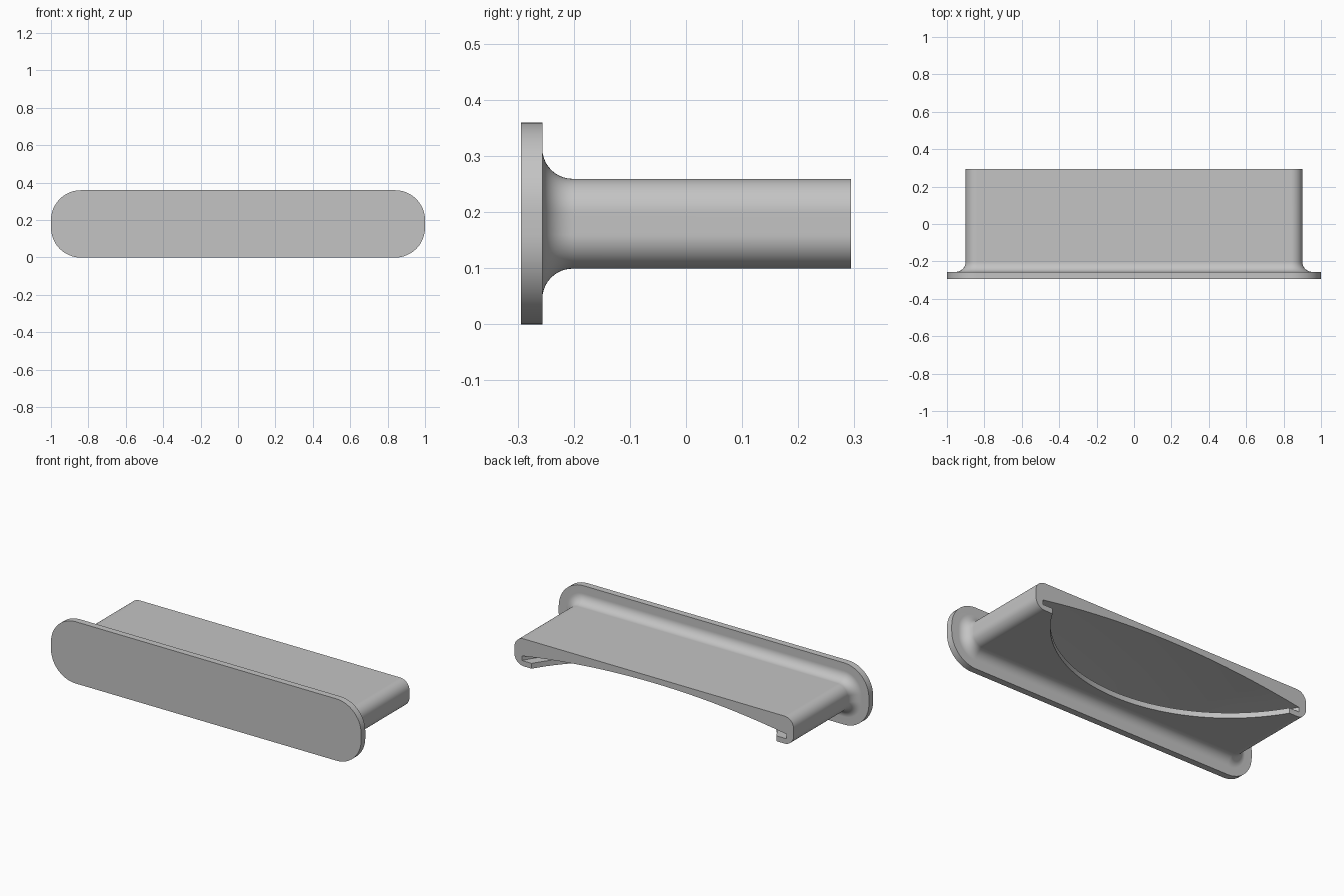
import bpy, bmesh, math
from mathutils import Vector

cube = bpy.data.objects.get("Cube")
if cube:
    bpy.data.objects.remove(cube, do_unlink=True)

grey = bpy.data.materials.new("plain_grey")
grey.use_nodes = True
colour = (0.55, 0.55, 0.55, 1)
grey.diffuse_color = colour
grey.node_tree.nodes["Principled BSDF"].inputs["Base Color"].default_value = colour

MID_Z = 0.179        # height of the handle's axis
BACK, PLATE_BACK, FRONT = 0.294, -0.256, -0.294
FILLET = 0.054


def rounded_ring(y, grow, steps=12):
    """Rounded rectangle across y, offset outwards by grow."""
    radius = 0.06 + grow
    half_x, half_z = 0.84, 0.02
    points = []
    for corner, (sx, sz) in enumerate([(1, 1), (-1, 1), (-1, -1), (1, -1)]):
        for i in range(steps + 1):
            a = math.pi / 2 * (corner + i / steps)
            points.append(Vector((sx * half_x + radius * math.cos(a), y,
                                  MID_Z + sz * half_z + radius * math.sin(a))))
    return points


def circle_ring(radius, z, centre_y, steps=160):
    return [Vector((radius * math.cos(a), centre_y + radius * math.sin(a), z))
            for a in (2 * math.pi * i / steps for i in range(steps))]


def loft(name, rings):
    """Skin a closed solid through matching rings."""
    bm = bmesh.new()
    loops = [[bm.verts.new(p) for p in ring] for ring in rings]
    for a, b in zip(loops, loops[1:]):
        for i in range(len(a)):
            j = (i + 1) % len(a)
            bm.faces.new((a[i], a[j], b[j], b[i]))
    bm.faces.new(loops[0])
    bm.faces.new(loops[-1])
    bmesh.ops.recalc_face_normals(bm, faces=bm.faces)
    mesh = bpy.data.meshes.new(name)
    bm.to_mesh(mesh)
    bm.free()
    obj = bpy.data.objects.new(name, mesh)
    bpy.context.collection.objects.link(obj)
    mesh.materials.append(grey)
    return obj


# Bar, fillet and face plate in one solid
rings = [rounded_ring(BACK, 0)]
for i in range(11):
    a = math.pi / 2 * i / 10
    rings.append(rounded_ring(PLATE_BACK + FILLET * (1 - math.sin(a)),
                              FILLET * (1 - math.cos(a))))
rings += [rounded_ring(PLATE_BACK, 0.1), rounded_ring(FRONT, 0.1)]
handle = loft("pull_handle", rings)

# Domed recess with an undercut groove above the lower lip
CENTRE_Y, LIP_R, GROOVE_R = 0.763, 0.918, 0.973
LIP_TOP, GROOVE_TOP, DOME = 0.13, 0.157, 0.09
profile = [(LIP_R, 0.05), (LIP_R, LIP_TOP), (GROOVE_R, LIP_TOP)]
for i in range(13):
    r = GROOVE_R * (1 - i / 13)
    profile.append((r, GROOVE_TOP + DOME * (1 - (r / GROOVE_R) ** 2)))
cutter = loft("recess_cutter", [circle_ring(r, z, CENTRE_Y) for r, z in profile])
cutter.hide_render = True

# Cut the recess, then drop the cutter
cut = handle.modifiers.new("recess", 'BOOLEAN')
cut.operation = 'DIFFERENCE'
cut.solver = 'EXACT'
cut.object = cutter
bpy.ops.object.select_all(action='DESELECT')
handle.select_set(True)
bpy.context.view_layer.objects.active = handle
bpy.ops.object.modifier_apply(modifier=cut.name)
bpy.data.objects.remove(cutter, do_unlink=True)

# Smooth fillets, crisp edges, flat large faces
bpy.ops.object.shade_smooth_by_angle(angle=math.radians(30))
weighted = handle.modifiers.new("flat_faces", 'WEIGHTED_NORMAL')
weighted.keep_sharp = True
